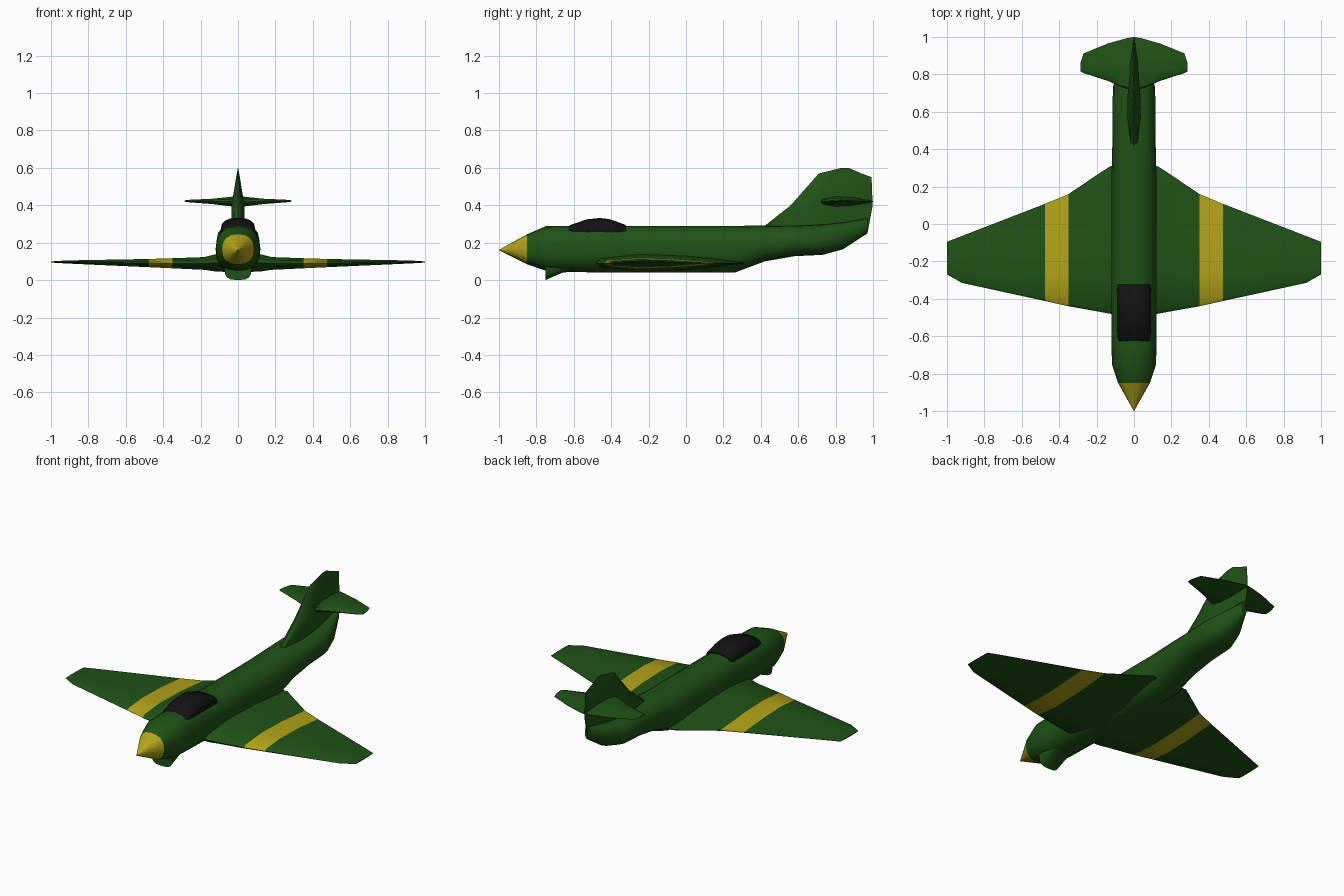
import bpy, bmesh, math

if "Cube" in bpy.data.objects:
    bpy.data.objects.remove(bpy.data.objects["Cube"])


def material(name, rgb):
    m = bpy.data.materials.new(name)
    m.diffuse_color = (*rgb, 1)
    m.use_nodes = True
    m.node_tree.nodes["Principled BSDF"].inputs["Base Color"].default_value = m.diffuse_color
    return m


GREEN = material("green_paint", (0.014, 0.085, 0.008))
YELLOW = material("yellow_paint", (0.45, 0.37, 0.01))
BLACK = material("black_glass", (0.006, 0.006, 0.006))


def loft(name, rings, mats, stripe=None, mirror=False):
    """Skin a list of equal rings; stripe is the span index given mats[1]."""
    bm = bmesh.new()
    rows = [[bm.verts.new(p) for p in ring] for ring in rings]
    n = len(rows[0])
    for k, (a, b) in enumerate(zip(rows, rows[1:])):
        for i in range(n):
            j = (i + 1) % n
            f = bm.faces.new((a[i], a[j], b[j], b[i]))
            f.material_index = 1 if k == stripe else 0
    bm.faces.new(rows[-1])
    start = bm.faces.new(rows[0])
    bmesh.ops.recalc_face_normals(bm, faces=bm.faces[:])
    if mirror:
        bmesh.ops.delete(bm, geom=[start], context='FACES_ONLY')
    me = bpy.data.meshes.new(name)
    bm.to_mesh(me)
    bm.free()
    for m in mats:
        me.materials.append(m)
    ob = bpy.data.objects.new(name, me)
    bpy.context.collection.objects.link(ob)
    bpy.ops.object.select_all(action='DESELECT')
    ob.select_set(True)
    bpy.context.view_layer.objects.active = ob
    bpy.ops.object.shade_smooth_by_angle(angle=math.radians(42))
    if mirror:
        mod = ob.modifiers.new("mirror", 'MIRROR')
        mod.use_axis = (True, False, False)
    return ob


def oval(y, w, zb, zt, e=2.4, n=16):
    """Superellipse section across the body: half width, bottom, top."""
    pts = []
    for i in range(n):
        a = math.tau * i / n
        c, s = math.cos(a), math.sin(a)
        x = math.copysign(abs(c) ** (2 / e), c) * w
        z = math.copysign(abs(s) ** (2 / e), s) * (zt - zb) / 2
        pts.append((x, y, (zt + zb) / 2 + z))
    return pts


AIRFOIL = [(0, 0), (0.03, 0.5), (0.28, 1), (0.62, 0.8), (1, 0.06),
           (1, -0.06), (0.62, -0.8), (0.28, -1), (0.03, -0.5)]


def airfoil(lead, trail, half):
    return [(lead + (trail - lead) * c, t * half) for c, t in AIRFOIL]


def wing_ring(x, lead, trail, z, half):
    return [(x, y, z + t) for y, t in airfoil(lead, trail, half)]


def fin_ring(z, lead, trail, half):
    return [(t, y, z) for y, t in airfoil(lead, trail, half)]


# Fuselage: y, half width, bottom, top
body = [(-0.85, 0.085, 0.085, 0.245), (-0.75, 0.118, 0.05, 0.288),
        (-0.65, 0.12, 0.045, 0.29), (-0.45, 0.12, 0.04, 0.29),
        (0.26, 0.12, 0.04, 0.29), (0.42, 0.116, 0.10, 0.292),
        (0.58, 0.115, 0.128, 0.293), (0.73, 0.113, 0.135, 0.30),
        (0.84, 0.08, 0.165, 0.31), (0.97, 0.018, 0.25, 0.33)]
loft("fuselage", [oval(*s) for s in body], [GREEN])

# Nose cone
loft("nose_cone", [oval(-1, 0.001, 0.16, 0.162),
                   oval(-0.85, 0.085, 0.085, 0.245)], [YELLOW])

# Chin air scoop
scoop = [(-0.75, 0.072, 0.0, 0.14), (-0.73, 0.073, 0.01, 0.14),
         (-0.66, 0.07, 0.04, 0.14), (-0.55, 0.06, 0.052, 0.14)]
loft("chin_scoop", [oval(*s, e=3.2) for s in scoop], [GREEN])

# Canopy
canopy = [(-0.63, 0.083, 0.21, 0.278), (-0.62, 0.088, 0.21, 0.294),
          (-0.53, 0.092, 0.21, 0.325), (-0.46, 0.092, 0.21, 0.332),
          (-0.41, 0.092, 0.21, 0.326), (-0.33, 0.09, 0.21, 0.298),
          (-0.32, 0.088, 0.21, 0.292)]
loft("canopy", [oval(*s, e=2.6) for s in canopy], [BLACK])

# Wings with yellow band: x, leading y, trailing y, mid z, half thickness
wing = [(0, -0.48, 0.31, 0.09, 0.05), (0.125, -0.48, 0.31, 0.092, 0.045),
        (0.18, -0.47, 0.275, 0.089, 0.034), (0.35, -0.44, 0.16, 0.09, 0.027),
        (0.475, -0.412, 0.108, 0.091, 0.022), (0.92, -0.315, -0.064, 0.097, 0.008),
        (1.0, -0.27, -0.095, 0.097, 0.003)]
loft("wings", [wing_ring(*s) for s in wing], [GREEN, YELLOW], stripe=3, mirror=True)

# Tail fin: z, leading y, trailing y, half thickness
fin = [(0.25, 0.42, 0.97, 0.036), (0.29, 0.42, 0.978, 0.036),
       (0.40, 0.56, 0.998, 0.034), (0.55, 0.692, 0.992, 0.010),
       (0.57, 0.71, 0.94, 0.006), (0.60, 0.83, 0.87, 0.001)]
loft("tail_fin", [fin_ring(*s) for s in fin], [GREEN])

# Tailplane
tail = [(0, 0.715, 1.0, 0.42, 0.03), (0.04, 0.722, 0.993, 0.42, 0.025),
        (0.14, 0.765, 0.965, 0.421, 0.014), (0.27, 0.807, 0.912, 0.423, 0.006),
        (0.285, 0.815, 0.865, 0.423, 0.003)]
loft("tailplane", [wing_ring(*s) for s in tail], [GREEN], mirror=True)
